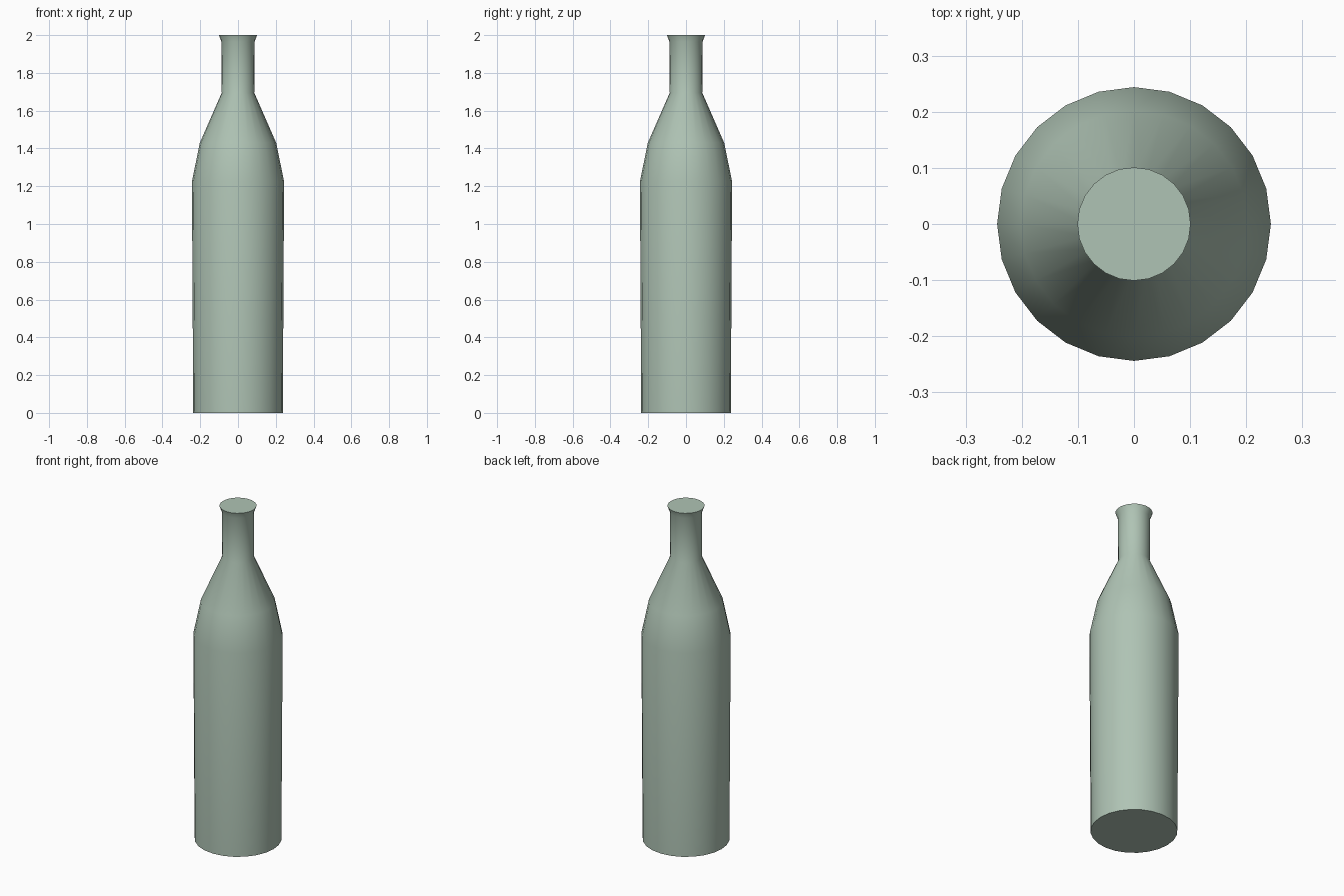
import bpy, bmesh, math

if "Cube" in bpy.data.objects:
    bpy.data.objects.remove(bpy.data.objects["Cube"])

SIDES = 24
# radius, height from the base up to the flared lip
PROFILE = [(0.237, 0.0), (0.244, 1.225), (0.202, 1.43),
           (0.086, 1.695), (0.088, 1.965), (0.101, 2.0)]

# bottle body: profile rings bridged into a closed lathe
bm = bmesh.new()
rings = []
for r, z in PROFILE:
    rings.append([bm.verts.new((r * math.cos(2 * math.pi * i / SIDES),
                                r * math.sin(2 * math.pi * i / SIDES), z))
                  for i in range(SIDES)])
for low, high in zip(rings, rings[1:]):
    for i in range(SIDES):
        j = (i + 1) % SIDES
        bm.faces.new((low[i], low[j], high[j], high[i]))

# flat base and flat top
bm.faces.new(rings[0][::-1])
bm.faces.new(rings[-1])

mesh = bpy.data.meshes.new("bottle")
bm.to_mesh(mesh)
bm.free()
bottle = bpy.data.objects.new("bottle", mesh)
bpy.context.collection.objects.link(bottle)

# pale green glass
glass = bpy.data.materials.new("pale_green_glass")
glass.diffuse_color = (0.43, 0.55, 0.46, 1.0)
glass.use_nodes = True
glass.node_tree.nodes["Principled BSDF"].inputs["Base Color"].default_value = glass.diffuse_color
mesh.materials.append(glass)

# smooth sides, sharp cap edges
bpy.context.view_layer.objects.active = bottle
bottle.select_set(True)
bpy.ops.object.shade_smooth_by_angle(angle=math.radians(40))
